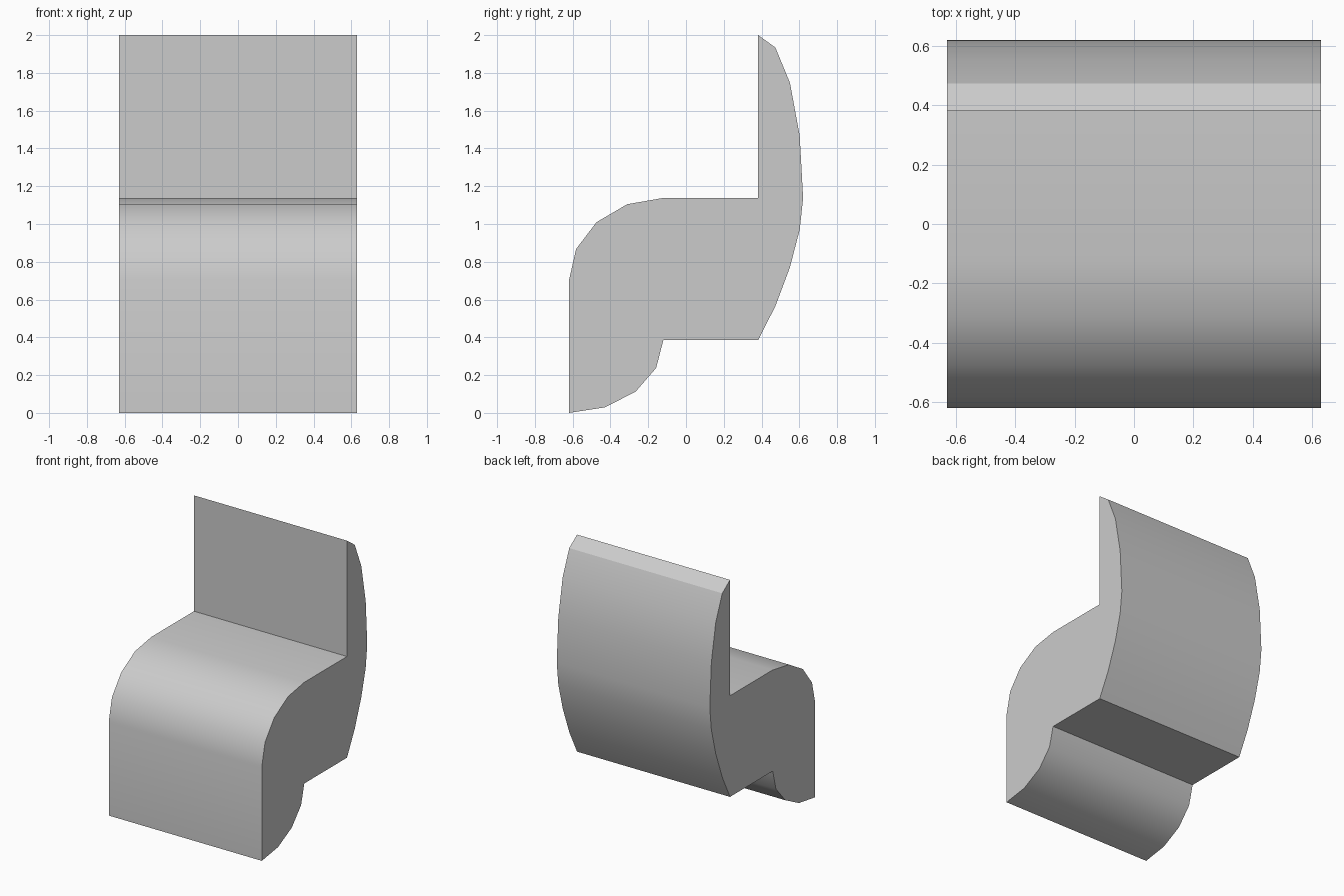
import bpy, bmesh, math

if "Cube" in bpy.data.objects:
    bpy.data.objects.remove(bpy.data.objects["Cube"])

HALF_WIDTH = 0.63


def arc(cy, cz, ry, rz, start, end, steps=4):
    """Quarter ellipse in the y-z plane, angles in degrees."""
    angles = [math.radians(start + (end - start) * i / steps) for i in range(steps + 1)]
    return [(cy + ry * math.cos(a), cz + rz * math.sin(a)) for a in angles]


# Side profile (y, z) of the chair
profile = arc(0.382, 1.138, 0.238, 0.862, 90, 0)                            # backrest curve
profile += [(0.602, 0.97), (0.55, 0.77), (0.473, 0.565), (0.382, 0.385)]    # lower back
profile += arc(-0.12 - 0.5, 0.385, 0.5, 0.385, 0, -90)                      # hollow under the front
profile += arc(-0.12, 0.7, 0.5, 0.438, 180, 90)                             # rounded seat front
profile += [(0.382, 1.138)]                                                 # seat meets backrest

# Extrude the profile across the width
bm = bmesh.new()
face = bm.faces.new([bm.verts.new((-HALF_WIDTH, y, z)) for y, z in profile])
extruded = bmesh.ops.extrude_face_region(bm, geom=[face])["geom"]
bmesh.ops.translate(bm, vec=(2 * HALF_WIDTH, 0, 0),
                    verts=[v for v in extruded if isinstance(v, bmesh.types.BMVert)])
bmesh.ops.recalc_face_normals(bm, faces=bm.faces)

mesh = bpy.data.meshes.new("chair_body")
bm.to_mesh(mesh)
bm.free()
chair = bpy.data.objects.new("chair_body", mesh)
bpy.context.collection.objects.link(chair)

# Smooth curves, crisp corners
bpy.context.view_layer.objects.active = chair
chair.select_set(True)
bpy.ops.object.shade_smooth_by_angle(angle=math.radians(30))
